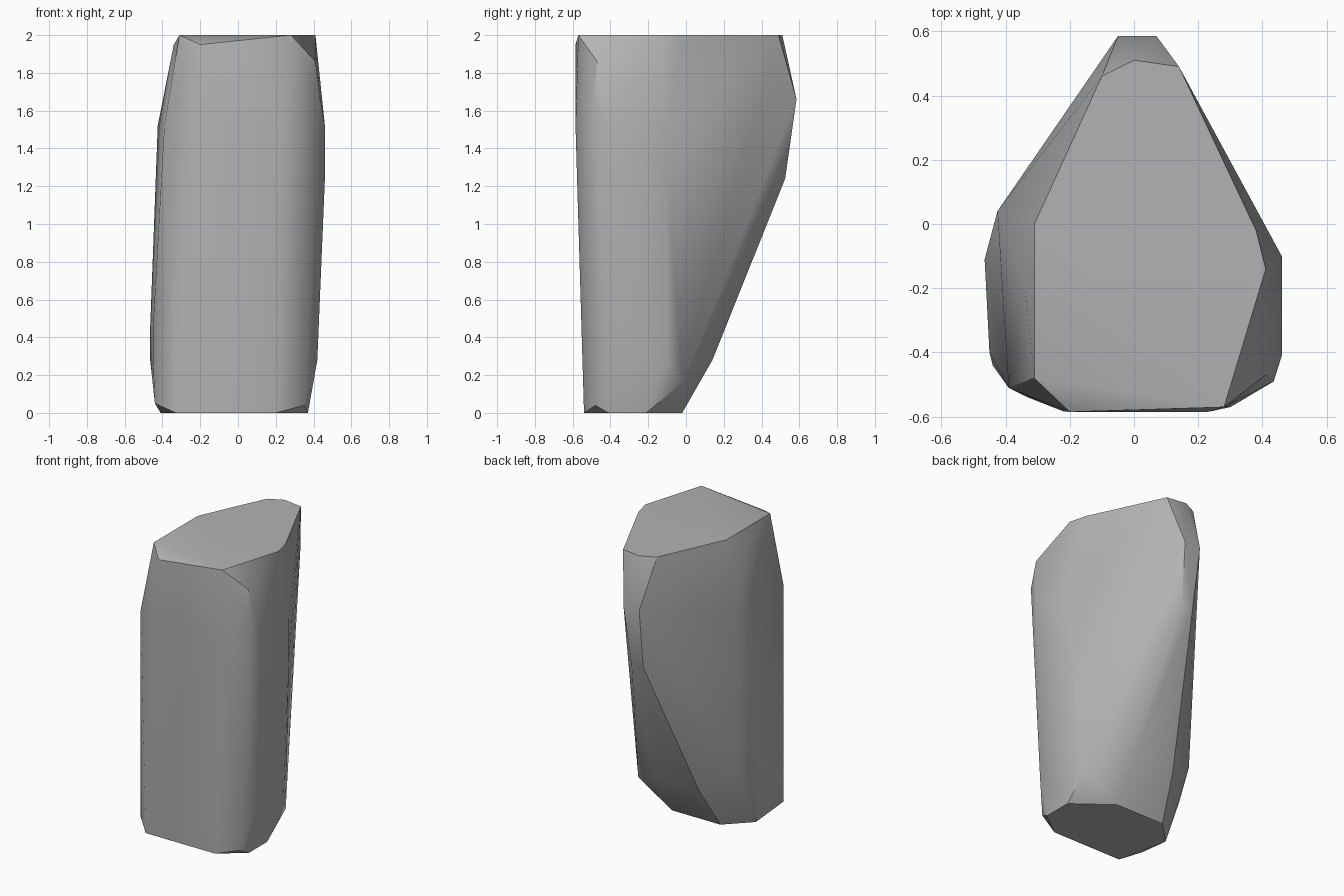
import bpy
import bmesh
from math import radians

# Remove the default object only
default_cube = bpy.data.objects.get("Cube")
if default_cube:
    bpy.data.objects.remove(default_cube, do_unlink=True)


def flat_material(name, colour):
    """One plain colour for viewport and render."""
    material = bpy.data.materials.new(name)
    material.use_nodes = True
    material.diffuse_color = colour
    shader = material.node_tree.nodes["Principled BSDF"]
    shader.inputs["Base Color"].default_value = colour
    shader.inputs["Roughness"].default_value = 0.9
    return material


def ring(height, outline):
    """Lift a plan outline to one height."""
    return [(x, y, height) for x, y in outline]


def chiselled_block(name, corners, material, sharp_angle):
    """Wrap the corners in a convex stone skin and merge coplanar faces."""
    bm = bmesh.new()
    for corner in corners:
        bm.verts.new(corner)
    bmesh.ops.convex_hull(bm, input=list(bm.verts))
    loose = [v for v in bm.verts if not v.link_faces]
    bmesh.ops.delete(bm, geom=loose, context="VERTS")
    bmesh.ops.dissolve_limit(bm, angle_limit=radians(1),
                             verts=list(bm.verts), edges=list(bm.edges))
    bmesh.ops.recalc_face_normals(bm, faces=list(bm.faces))
    mesh = bpy.data.meshes.new(name)
    bm.to_mesh(mesh)
    bm.free()
    mesh.materials.append(material)
    block = bpy.data.objects.new(name, mesh)
    bpy.context.collection.objects.link(block)
    bpy.ops.object.select_all(action="DESELECT")
    block.select_set(True)
    bpy.context.view_layer.objects.active = block
    bpy.ops.object.shade_smooth_by_angle(angle=radians(sharp_angle))
    return block


# Flat top and the chipped corners just below it
crown = ring(2, [(-.31, -.48), (-.31, 0), (-.1, .46), (0, .51),
                 (.14, .49), (.38, -.02), (.41, -.14), (.28, -.57)])
chips = [(-.2, -.585, 1.95), (-.34, -.2, 1.95), (.41, -.47, 1.86)]

# Broad shoulder with the overhanging back ridge
ridge = ring(1.66, [(-.05, .585), (.07, .585), (.435, -.49)])
shoulder = ring(1.52, [(-.39, -.51), (-.425, .04), (.46, -.1), (.46, -.41),
                       (.3, -.57), (.23, -.585), (-.22, -.583)])
ridge_end = ring(1.24, [(-.04, .525), (.05, .525), (.46, -.1), (.46, -.41)])

# Lower body, leaning in at the back
belly = ring(.45, [(-.425, .03), (-.465, -.11), (-.45, -.4)])
heel = ring(.28, [(-.2, .14), (.12, .14), (-.465, -.11), (-.45, -.4),
                  (.42, -.1), (.42, -.42)])

# Small base with clipped corners
clips = [(.38, -.02, .16), (.35, -.48, .04), (-.44, -.44, .05)]
base = ring(0, [(.37, -.41), (.37, -.21), (.12, -.02), (-.25, -.02),
                (-.41, -.18), (-.33, -.54), (.2, -.54)])

stone = flat_material("grey stone", (.45, .45, .45, 1))
corners = (crown + chips + ridge + shoulder + ridge_end
           + belly + heel + clips + base)
chiselled_block("rock_pillar", corners, stone, 30)
